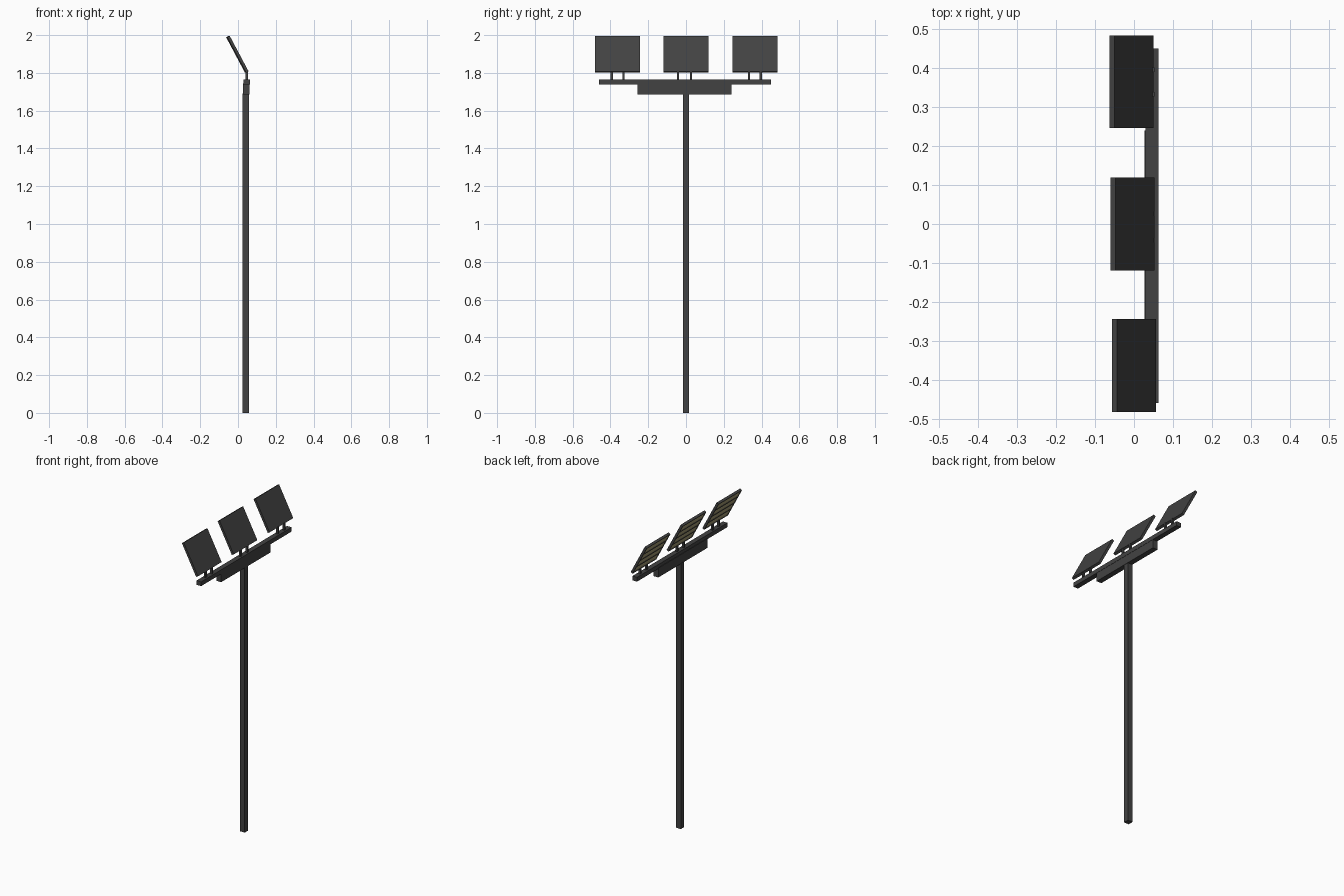
import bpy
from math import radians
from mathutils import Matrix, Vector

if "Cube" in bpy.data.objects:
    bpy.data.objects.remove(bpy.data.objects["Cube"])


def material(name, rgb):
    m = bpy.data.materials.new(name)
    m.diffuse_color = (*rgb, 1)
    m.use_nodes = True
    m.node_tree.nodes["Principled BSDF"].inputs["Base Color"].default_value = m.diffuse_color
    return m


DARK = material("dark_metal", (0.055, 0.055, 0.055))
LAMP = material("lamp_glass", (0.36, 0.32, 0.17))


def box(name, lo, hi, mat=DARK, frame=Matrix()):
    """Box between two corners, optionally placed in a tilted frame."""
    lo, hi = Vector(lo), Vector(hi)
    bpy.ops.mesh.primitive_cube_add(size=1)
    ob = bpy.context.object
    ob.name = name
    size = hi - lo
    ob.data.transform(frame @ Matrix.Translation((lo + hi) / 2)
                      @ Matrix.Diagonal((*size, 1)))
    ob.data.materials.append(mat)
    return ob


# Mast and cross beams
box("mast", (0.025, -0.017, 0), (0.059, 0.017, 1.69))
box("lower_beam", (0.027, -0.257, 1.686), (0.061, 0.24, 1.745))
box("upper_beam", (0.03, -0.46, 1.739), (0.0625, 0.45, 1.766))

# Floodlight panels: local x = thickness (lamps on -x), local z = height
L, W, T = 0.213, 0.238, 0.015
ROWS, RIM = 4, 0.006
for label, y, dx in (("left", -0.3635, 0.003), ("middle", 0.0, 0.0),
                     ("right", 0.3655, -0.003)):
    frame = (Matrix.Translation((-0.0035 + dx, y, 1.8985))
             @ Matrix.Rotation(radians(-28), 4, 'Y'))
    # Back plate
    box(f"{label}_panel_back", (-0.001, -W / 2, -L / 2),
        (T / 2, W / 2, L / 2), DARK, frame)
    # Side rims
    for s in (-1, 1):
        a, b = sorted((s * W / 2, s * (W / 2 - RIM)))
        box(f"{label}_side_rim", (-T / 2, a, -L / 2),
            (0, b, L / 2), DARK, frame)
    # Horizontal dividers and lamp rows
    pitch = (L - RIM) / ROWS
    for i in range(ROWS + 1):
        z = -L / 2 + i * pitch
        box(f"{label}_divider", (-T / 2, -W / 2 + RIM, z),
            (0, W / 2 - RIM, z + RIM), DARK, frame)
        if i < ROWS:
            box(f"{label}_lamp_row", (-0.005, -W / 2 + RIM, z + RIM),
                (0, W / 2 - RIM, z + pitch), LAMP, frame)

# Pairs of short posts under each panel
for y in (-0.393, -0.331, -0.042, 0.026, 0.333, 0.396):
    box("panel_post", (0.04, y - 0.006, 1.76), (0.052, y + 0.006, 1.812))
